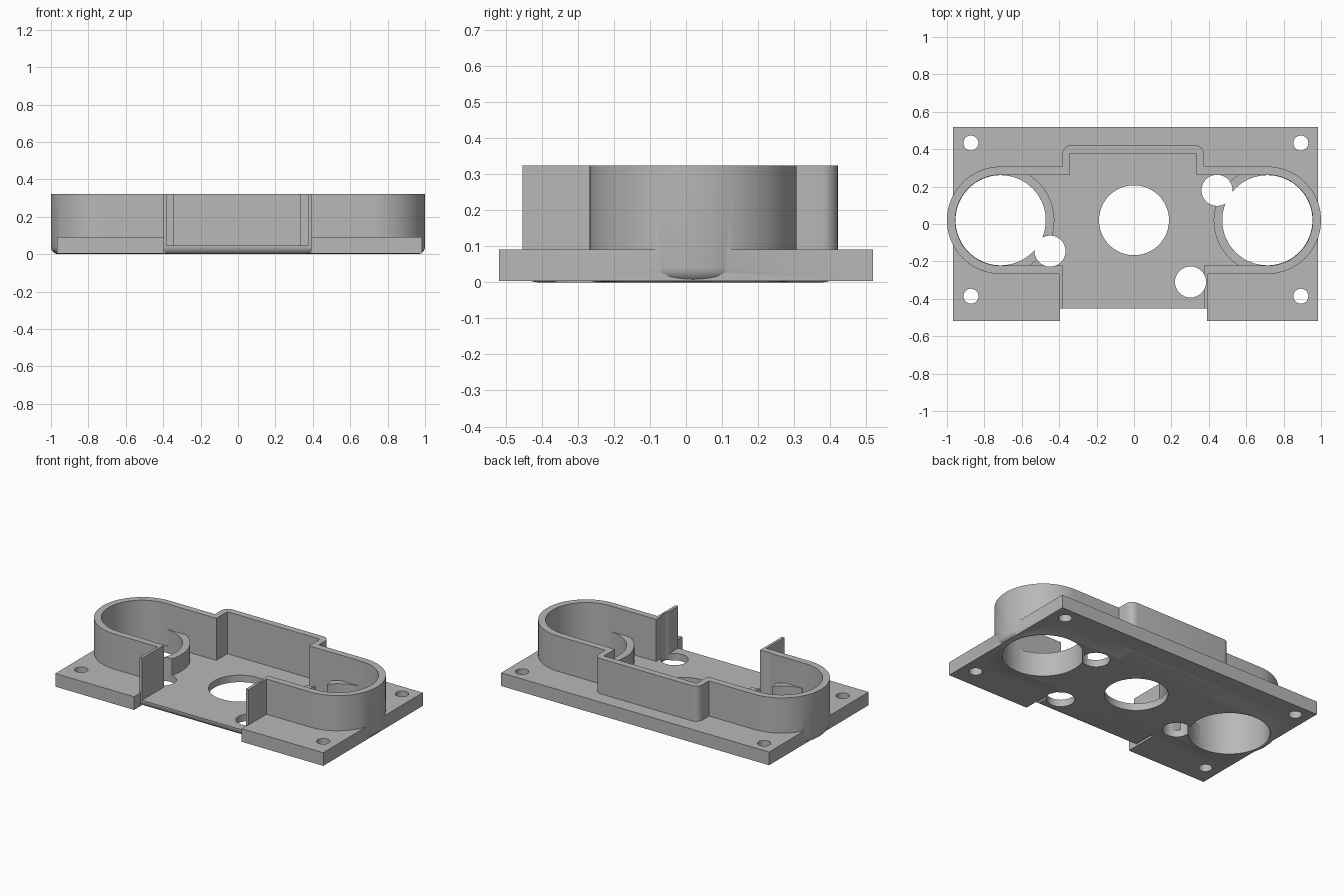
import bpy, bmesh
from math import sin, cos, radians

cube = bpy.data.objects.get("Cube")
if cube:
    bpy.data.objects.remove(cube, do_unlink=True)

grey = bpy.data.materials.new("plain grey")
grey.use_nodes = True
grey.diffuse_color = (0.48, 0.48, 0.48, 1)
grey.node_tree.nodes["Principled BSDF"].inputs["Base Color"].default_value = (0.48, 0.48, 0.48, 1)

CX, CY = 0.713, 0.02        # centres of the two round wells are at +-CX, CY
OUTER, INNER = 0.287, 0.243
FLOOR, TOP = 0.046, 0.323


def arc(cx, cy, r, start, end, n):
    angles = [radians(start + (end - start) * i / n) for i in range(n + 1)]
    return [(cx + r * cos(a), cy + r * sin(a)) for a in angles]


def prism(name, outline, z0, z1, round_bottom=0):
    """Extrude a closed outline, optionally with a rounded bottom edge."""
    bm = bmesh.new()
    base = bm.faces.new([bm.verts.new((x, y, z0)) for x, y in outline])
    top = bmesh.ops.extrude_face_region(bm, geom=[base])["geom"]
    for v in top:
        if isinstance(v, bmesh.types.BMVert):
            v.co.z = z1
    bmesh.ops.recalc_face_normals(bm, faces=bm.faces)
    if round_bottom:
        edges = [e for e in bm.edges if all(v.co.z < z0 + 1e-5 for v in e.verts)]
        bmesh.ops.bevel(bm, geom=edges, offset=round_bottom, segments=5,
                        profile=0.5, affect='EDGES', clamp_overlap=False)
    mesh = bpy.data.meshes.new(name)
    bm.to_mesh(mesh)
    bm.free()
    mesh.materials.append(grey)
    obj = bpy.data.objects.new(name, mesh)
    bpy.context.collection.objects.link(obj)
    return obj


def combine(target, tool, operation):
    mod = target.modifiers.new(operation, 'BOOLEAN')
    mod.operation, mod.object, mod.solver = operation, tool, 'EXACT'
    bpy.context.view_layer.objects.active = target
    bpy.ops.object.modifier_apply(modifier=mod.name)
    bpy.data.objects.remove(tool, do_unlink=True)


def tub_outline(r, left, right, front_left, front_right, front, back, corner):
    """Two round ends, a squared bay at the back and an open front."""
    if corner:
        bay = (arc(left + corner, back - corner, corner, 180, 90, 6)
               + arc(right - corner, back - corner, corner, 90, 0, 6))
    else:
        bay = [(left, back), (right, back)]
    return ([(front_left, front), (front_left, CY - r)]
            + arc(-CX, CY, r, 270, 90, 40)
            + [(left, CY + r)] + bay + [(right, CY + r)]
            + arc(CX, CY, r, 90, -90, 40)
            + [(front_right, CY - r), (front_right, front)])


# Tub with rounded underside
housing = prism("housing", tub_outline(OUTER, -0.383, 0.374, -0.40, 0.394, -0.453, 0.421, 0.046),
                0, TOP, 0.04)

# Mounting plate with a notch in the front
plate = prism("mounting_plate", [(-0.968, -0.518), (-0.395, -0.518), (-0.395, -0.3),
                                 (0.39, -0.3), (0.39, -0.518), (0.984, -0.518),
                                 (0.984, 0.518), (-0.968, 0.518)], 0.004, 0.091)
combine(housing, plate, 'UNION')

# Hollow inside, open to the top and front
pocket = prism("pocket", tub_outline(INNER, -0.342, 0.333, -0.382, 0.374, -0.7, 0.378, 0),
               FLOOR, 1)
combine(housing, pocket, 'DIFFERENCE')

# Low curved lips on the inner side of each well
WELL = INNER - 0.002
for x, turn in ((-CX, 0), (CX, 180)):
    lip = prism("well_lip", arc(x, CY, OUTER, turn - 85, turn + 85, 40)
                + arc(x, CY, WELL, turn + 85, turn - 85, 40), 0.02, 0.155)
    combine(housing, lip, 'UNION')

# Wells, central opening, cable holes and screw holes
holes = [(-CX, CY, WELL, 0.25), (CX, CY, WELL, 0.25), (0, CY, 0.187, 0.25),
         (0.444, 0.18, 0.083, 1), (-0.449, -0.145, 0.083, 1), (0.302, -0.31, 0.083, 1)]
holes += [(x, y, 0.04, 0.25) for x in (-0.872, 0.892) for y in (0.433, -0.386)]
for x, y, r, z in holes:
    combine(housing, prism("hole", arc(x, y, r, 0, 355, 71), -0.1, z), 'DIFFERENCE')

# Smooth curves, sharp corners
bpy.ops.object.select_all(action='DESELECT')
housing.select_set(True)
bpy.context.view_layer.objects.active = housing
bpy.ops.object.shade_smooth_by_angle(angle=radians(30))
